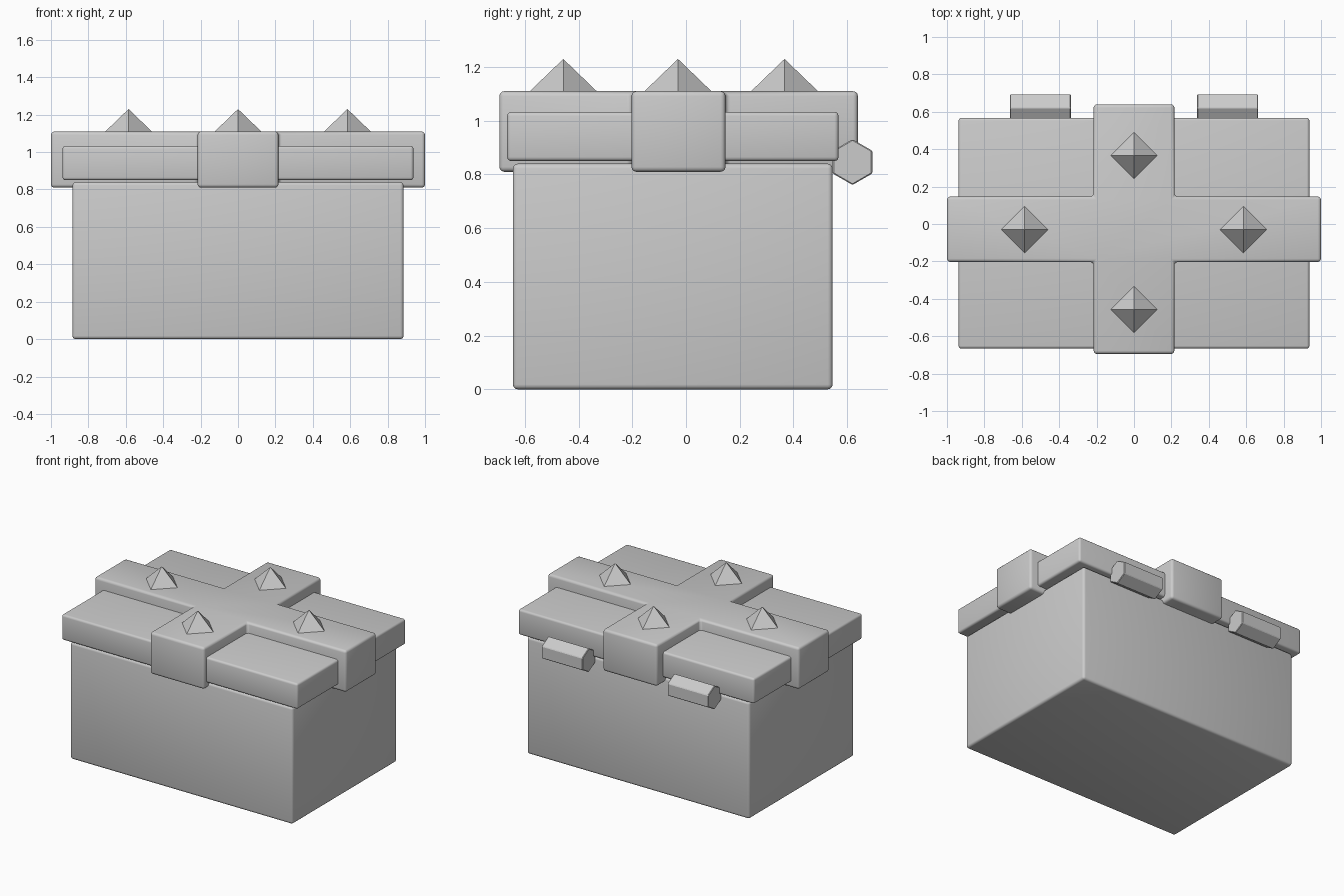
import bpy, bmesh, math

if "Cube" in bpy.data.objects:
    bpy.data.objects.remove(bpy.data.objects["Cube"])

MID_Y = -0.03  # centre line of the ribbon cross


def finish(name, bm, bevel=0.0, segments=3, smooth=True):
    bmesh.ops.recalc_face_normals(bm, faces=bm.faces)
    mesh = bpy.data.meshes.new(name)
    bm.to_mesh(mesh)
    bm.free()
    obj = bpy.data.objects.new(name, mesh)
    bpy.context.collection.objects.link(obj)
    if bevel:
        mod = obj.modifiers.new("bevel", "BEVEL")
        mod.width = bevel
        mod.segments = segments
    for p in mesh.polygons:
        p.use_smooth = smooth
    return obj


def prism(name, outline, z0, z1, bevel):
    """Extrude a flat outline between two heights and round its edges."""
    bm = bmesh.new()
    face = bm.faces.new([bm.verts.new((x, y, z0)) for x, y in outline])
    ext = bmesh.ops.extrude_face_region(bm, geom=[face])["geom"]
    top = [v for v in ext if isinstance(v, bmesh.types.BMVert)]
    bmesh.ops.translate(bm, verts=top, vec=(0, 0, z1 - z0))
    return finish(name, bm, bevel)


def rect(x, y0, y1):
    return [(-x, y0), (x, y0), (x, y1), (-x, y1)]


# Box and lid
prism("box_body", rect(0.885, -0.645, 0.546), 0.0, 0.84, 0.018)
prism("lid", rect(0.938, -0.666, 0.568), 0.85, 1.033, 0.015)

# Cross-shaped ribbon wrapping over the lid
w, y0, y1, f, b = 0.216, -0.203, 0.147, -0.695, 0.64
prism("ribbon_cross", [(-w, f), (w, f), (w, y0), (1, y0), (1, y1), (w, y1),
                       (w, b), (-w, b), (-w, y1), (-1, y1), (-1, y0), (-w, y0)],
      0.81, 1.11, 0.018)

# Pyramid studs, one on each ribbon arm
for i, (x, y) in enumerate([(0.585, MID_Y), (-0.585, MID_Y), (0, 0.367), (0, -0.457)]):
    bm = bmesh.new()
    bmesh.ops.create_cone(bm, cap_ends=True, segments=4, radius1=0.135, radius2=0, depth=0.13)
    # turn the base so its corners point along the axes
    corner = max(bm.verts, key=lambda v: v.co.xy.length)
    turn = -math.atan2(corner.co.y, corner.co.x)
    for v in bm.verts:
        cx, cy = v.co.x, v.co.y
        v.co.x = cx * math.cos(turn) - cy * math.sin(turn) + x
        v.co.y = cx * math.sin(turn) + cy * math.cos(turn) + y
        v.co.z += 1.165
    finish(f"stud_{i + 1}", bm, smooth=False)

# Hexagonal hinges at the back
for side, label in ((-1, "left"), (1, "right")):
    bm = bmesh.new()
    ring = [(0.62 + 0.085 * math.sin(k * math.pi / 3), 0.846 + 0.085 * math.cos(k * math.pi / 3))
            for k in range(6)]
    face = bm.faces.new([bm.verts.new((side * 0.338, y, z)) for y, z in ring])
    ext = bmesh.ops.extrude_face_region(bm, geom=[face])["geom"]
    bmesh.ops.translate(bm, verts=[v for v in ext if isinstance(v, bmesh.types.BMVert)],
                        vec=(side * 0.325, 0, 0))
    finish(f"hinge_{label}", bm, 0.004, 1, smooth=False)
